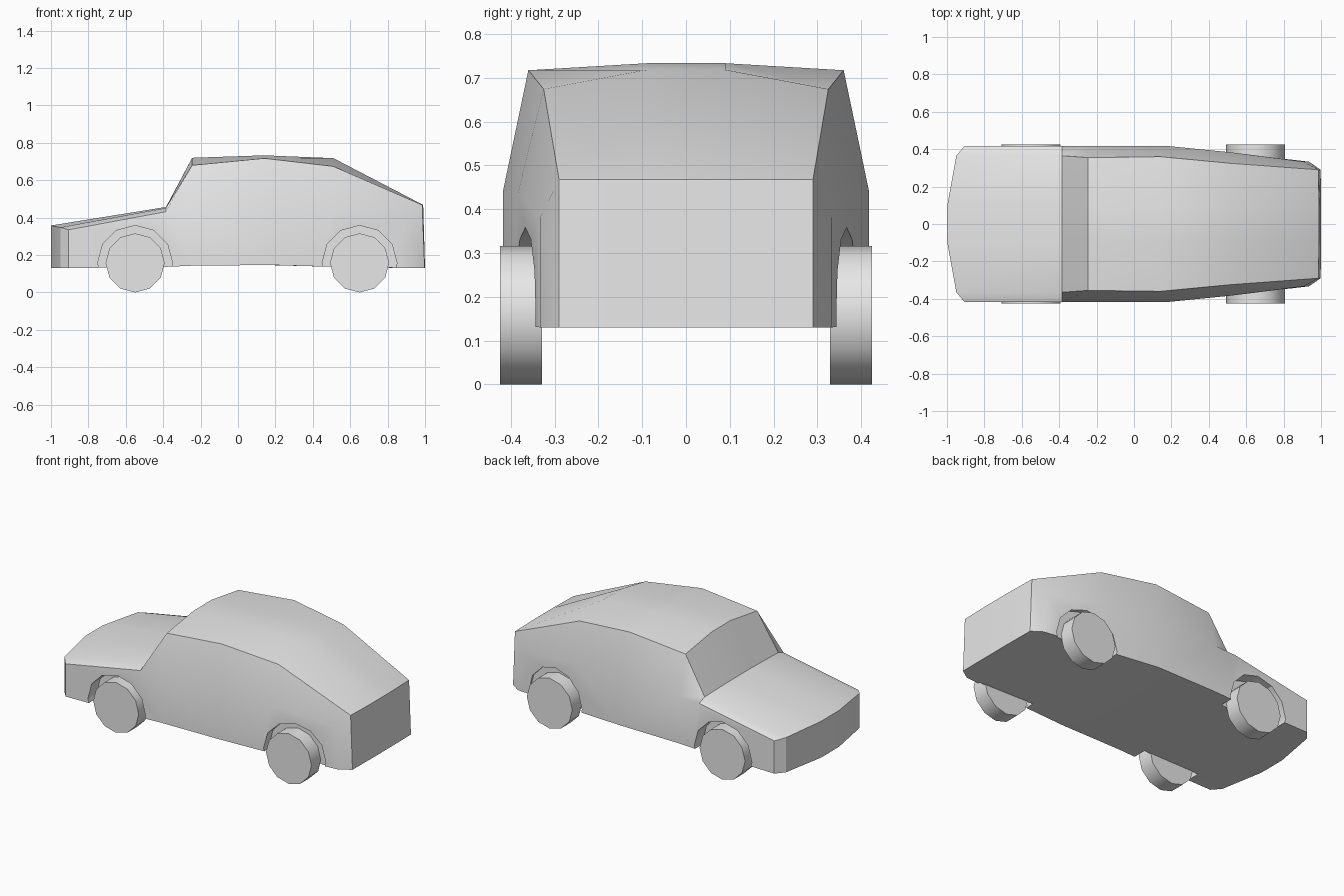
import bpy
import bmesh
from math import radians
from mathutils import Matrix

cube = bpy.data.objects.get("Cube")
if cube:
    bpy.data.objects.remove(cube, do_unlink=True)

grey = bpy.data.materials.new("plain_grey")
grey.use_nodes = True
grey.diffuse_color = (0.8, 0.8, 0.8, 1)
grey.node_tree.nodes["Principled BSDF"].inputs["Base Color"].default_value = (0.8, 0.8, 0.8, 1)


def make_object(name, bm):
    bmesh.ops.recalc_face_normals(bm, faces=bm.faces)
    mesh = bpy.data.meshes.new(name)
    bm.to_mesh(mesh)
    bm.free()
    mesh.materials.append(grey)
    obj = bpy.data.objects.new(name, mesh)
    bpy.context.collection.objects.link(obj)
    return obj


def activate(obj):
    bpy.ops.object.select_all(action='DESELECT')
    obj.select_set(True)
    bpy.context.view_layer.objects.active = obj


def smooth(obj, angle):
    activate(obj)
    bpy.ops.object.shade_smooth_by_angle(angle=radians(angle))


def disc(name, x, y_mid, width, radius):
    """Twelve-sided cylinder lying along y at axle height."""
    bm = bmesh.new()
    place = Matrix.Translation((x, y_mid, AXLE_Z)) @ Matrix.Rotation(radians(90), 4, 'X')
    bmesh.ops.create_cone(bm, cap_ends=True, segments=12, radius1=radius,
                          radius2=radius, depth=width, matrix=place)
    return make_object(name, bm)


AXLE_Z = 0.158
AXLES = {"front": -0.55, "rear": 0.65}
SIDES = {"left_of_body": 1, "right_of_body": -1}

# Body stations, nose to tail: belt, shoulder and crown points, then floor height
STATIONS = [
    ((-0.905, 0.418, 0.335), (-0.95, 0.365, 0.348), (-1.0, 0.09, 0.358), 0.13),
    ((-0.385, 0.418, 0.432), (-0.385, 0.365, 0.452), (-0.385, 0.09, 0.457), 0.137),
    ((-0.245, 0.418, 0.438), (-0.245, 0.355, 0.68), (-0.245, 0.09, 0.72), 0.143),
    ((0.17, 0.418, 0.44), (0.14, 0.36, 0.717), (0.14, 0.09, 0.733), 0.147),
    ((0.51, 0.384, 0.435), (0.51, 0.325, 0.674), (0.51, 0.09, 0.718), 0.137),
    ((0.908, 0.333, 0.38), (0.985, 0.29, 0.468), (0.99, 0.09, 0.468), 0.13),
]

# Body shell: an upper skin and a floor joined by upright walls
bm = bmesh.new()
upper, floor = [], []
for i, (belt, shoulder, crown, floor_z) in enumerate(STATIONS):
    half = [belt, shoulder, crown]
    row = [(x, -y, z) for x, y, z in half] + half[::-1]
    upper.append([bm.verts.new(p) for p in row])
    tail = i == len(STATIONS) - 1
    tail_x = [0.935, 0.998, 1.0, 1.0, 0.998, 0.935]
    floor.append([bm.verts.new((tail_x[j] if tail else p[0], p[1], floor_z))
                  for j, p in enumerate(row)])

for grid in (upper, floor):
    for a, b in zip(grid, grid[1:]):
        for j in range(len(a) - 1):
            bm.faces.new((a[j], a[j + 1], b[j + 1], b[j]))


def wall(top, bottom):
    for j in range(len(top) - 1):
        bm.faces.new((top[j], top[j + 1], bottom[j + 1], bottom[j]))


for end in (0, -1):
    wall(upper[end], floor[end])
    wall([row[end] for row in upper], [row[end] for row in floor])
body = make_object("body", bm)

# Wheel arches cut into the body
for axle, x in AXLES.items():
    for side, s in SIDES.items():
        cutter = disc("arch_cutter", x, s * 0.433, 0.2, 0.2)
        cutter.hide_render = True
        activate(body)
        cut = body.modifiers.new("arch", 'BOOLEAN')
        cut.operation = 'DIFFERENCE'
        cut.solver = 'EXACT'
        cut.object = cutter
        bpy.ops.object.modifier_apply(modifier=cut.name)
        bpy.data.objects.remove(cutter, do_unlink=True)
smooth(body, 30)

# Wheels
for axle, x in AXLES.items():
    for side, s in SIDES.items():
        wheel = disc(f"{axle}_wheel_{side}", x, s * 0.377, 0.096, AXLE_Z)
        smooth(wheel, 35)
